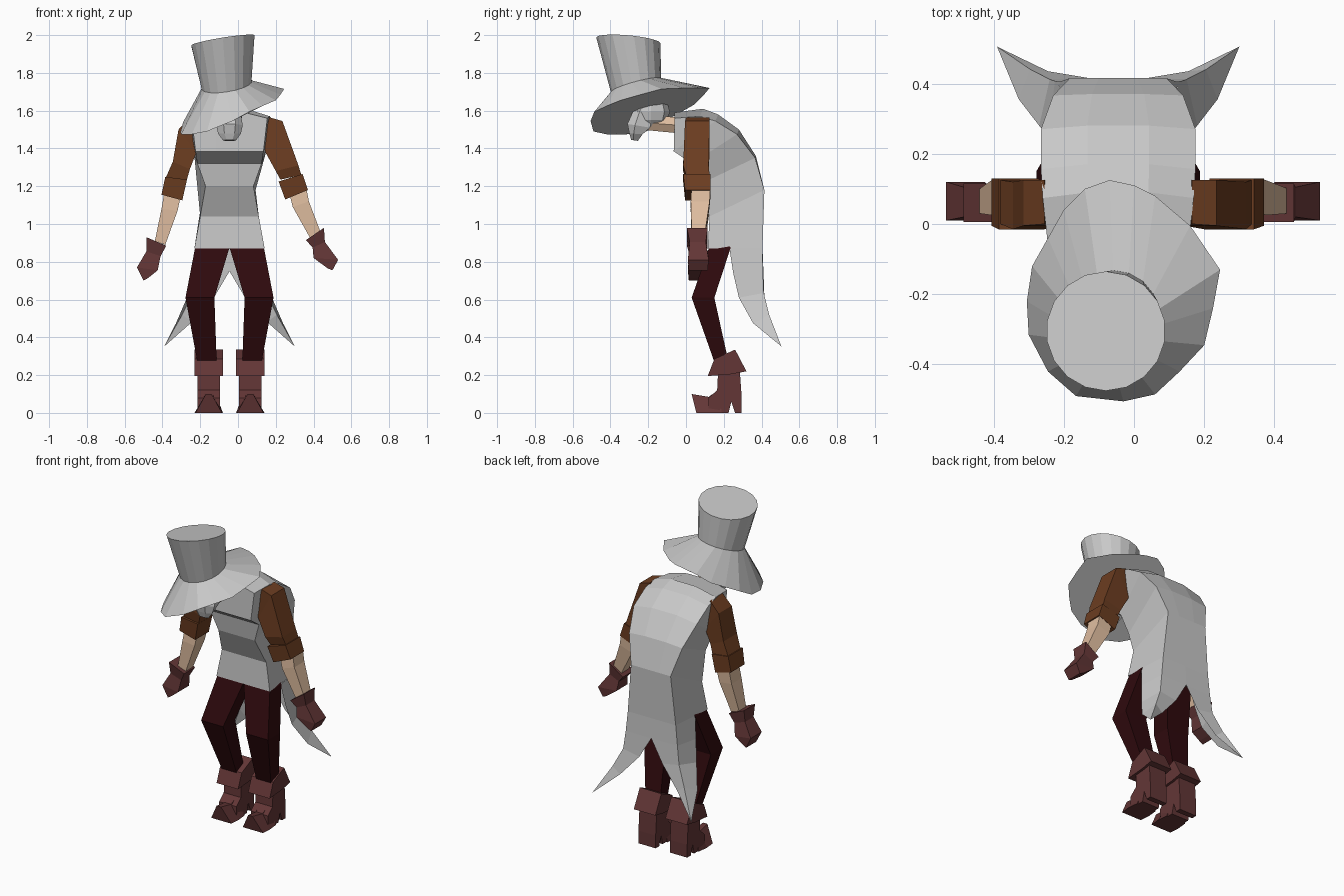
import bpy, bmesh, math
from mathutils import Vector

CX = -0.045  # symmetry line of the body


def material(name, rgb):
    m = bpy.data.materials.new(name)
    m.diffuse_color = (*rgb, 1)
    return m


GREY = material("grey cloth", (0.58, 0.58, 0.58))
BROWN = material("brown sleeve", (0.15, 0.047, 0.015))
SKIN = material("skin", (0.74, 0.51, 0.35))
PANTS = material("dark red cloth", (0.028, 0.003, 0.004))
LEATHER = material("red leather", (0.125, 0.037, 0.037))


def finish(name, bm, mat):
    bmesh.ops.remove_doubles(bm, verts=bm.verts, dist=0.0005)
    bmesh.ops.recalc_face_normals(bm, faces=bm.faces)
    me = bpy.data.meshes.new(name)
    bm.to_mesh(me)
    bm.free()
    me.materials.append(mat)
    ob = bpy.data.objects.new(name, me)
    bpy.context.collection.objects.link(ob)
    return ob


def loft(name, rows, mat, closed=True, caps=(True, True)):
    """Skin a list of equal-length point rows."""
    bm = bmesh.new()
    vs = [[bm.verts.new(p) for p in r] for r in rows]
    n = len(rows[0])
    for a, b in zip(vs, vs[1:]):
        for i in range(n if closed else n - 1):
            j = (i + 1) % n
            bm.faces.new((a[i], a[j], b[j], b[i]))
    if closed and caps[0]:
        bm.faces.new(vs[0])
    if closed and caps[1]:
        bm.faces.new(vs[-1])
    return finish(name, bm, mat)


def limb(name, sections, mat):
    """Box limb: each section is inner x,z, outer x,z, then front and back y."""
    loft(name, [[(xi, y0, zi), (xo, y0, zo), (xo, y1, zo), (xi, y1, zi)]
                for xi, zi, xo, zo, y0, y1 in sections], mat)


# Coat body: front (y, z, half width) and back (y, z, half width, drop of the corners)
front = [(-0.06, 1.59, 0.20), (-0.065, 1.385, 0.18), (0.03, 1.32, 0.17),
         (0.05, 1.20, 0.127), (0.125, 1.04, 0.155), (0.115, 0.87, 0.186)]
back = [(0.09, 1.61, 0.215, 0.04), (0.17, 1.58, 0.22, 0.035), (0.28, 1.50, 0.22, 0.025),
        (0.37, 1.36, 0.185, 0.01), (0.415, 1.18, 0.138, 0), (0.405, 0.875, 0.167, 0)]
rows = []
for i, ((yf, zf, wf), (yb, zb, wb, d)) in enumerate(zip(front, back)):
    df = 0.03 if i == 0 else 0
    rows.append([(CX - wf, yf, zf - df), (CX - wf * 0.4, yf, zf), (CX + wf * 0.4, yf, zf),
                 (CX + wf, yf, zf - df), (CX + wb, yb - d * 0.4, zb - d),
                 (CX + wb * 0.4, yb, zb), (CX - wb * 0.4, yb, zb),
                 (CX - wb, yb - d * 0.4, zb - d)])
loft("coat", rows, GREY)

# Split coat tails: front edge, back corner and notch edge of each row
tail = [[(0.18, 0.23, 0.872), (0.167, 0.405, 0.875), (0, 0.405, 0.875)],
        [(0.20, 0.25, 0.74), (0.18, 0.407, 0.75), (0, 0.41, 0.75)],
        [(0.225, 0.28, 0.61), (0.195, 0.412, 0.635), (0.08, 0.415, 0.615)],
        [(0.283, 0.355, 0.475), (0.25, 0.44, 0.52), (0.20, 0.435, 0.48)],
        [(0.345, 0.505, 0.352)] * 3]

# Trouser leg: z, inner x, outer x, front y, back y
leg = [(0.93, 0.0, 0.15, 0.15, 0.23), (0.87, 0.002, 0.183, 0.12, 0.235),
       (0.61, 0.08, 0.233, 0.03, 0.15), (0.27, 0.068, 0.17, 0.15, 0.225)]

# Boot outlines in y, z
cuff = [(0.15, 0.285), (0.26, 0.335), (0.32, 0.22), (0.24, 0.205), (0.115, 0.195)]
shaft = [(0.17, 0.22), (0.165, 0.12), (0.12, 0.08), (0.12, 0.0), (0.225, 0.0),
         (0.24, 0.06), (0.26, 0.0), (0.295, 0.0), (0.295, 0.08), (0.285, 0.22)]

for side, s in (("right", 1), ("left", -1)):
    loft(side + "_coat_tail", [[(CX + s * x, y, z) for x, y, z in r] for r in tail],
         GREY, closed=False)
    loft(side + "_leg", [[(CX + s * a, f, z), (CX + s * b, f, z),
                          (CX + s * b, k, z), (CX + s * a, k, z)]
                         for z, a, b, f, k in leg], PANTS)
    for part, outline, a, b in (("boot_cuff", cuff, 0.035, 0.185),
                                ("boot", shaft, 0.05, 0.17)):
        loft(f"{side}_{part}", [[(CX + s * x, y, z) for y, z in outline] for x in (a, b)],
             LEATHER)
    # Upturned toe, wide at the sole and narrow on top
    toe = [(0.17, 0.06, 0.12), (0.12, 0.045, 0.085), (0.03, 0.03, 0.10)]
    sole = [(0.19, 0.068), (0.12, 0.075), (0.055, 0.07)]
    loft(side + "_toe", [[(CX + s * (0.11 - w), y, 0), (CX + s * (0.11 + w), y, 0),
                          (CX + s * (0.11 + v * 0.5), yt, zt), (CX + s * (0.11 - v * 0.5), yt, zt)]
                         for (yt, v, zt), (y, w) in zip(toe, sole)], LEATHER)

# Arms hang at slightly different angles
limb("right_sleeve", [(0.135, 1.42, 0.165, 1.565, 0.0, 0.125),
                      (0.145, 1.38, 0.235, 1.545, -0.005, 0.125),
                      (0.20, 1.28, 0.32, 1.31, -0.015, 0.12),
                      (0.225, 1.235, 0.335, 1.26, 0.0, 0.125)], BROWN)
limb("right_sleeve_cuff", [(0.215, 1.225, 0.342, 1.265, -0.015, 0.13),
                           (0.25, 1.13, 0.37, 1.18, -0.005, 0.13)], BROWN)
limb("right_forearm", [(0.27, 1.17, 0.36, 1.20, 0.03, 0.13),
                       (0.29, 1.09, 0.375, 1.12, 0.025, 0.125),
                       (0.385, 0.92, 0.44, 0.95, 0.03, 0.10)], SKIN)
limb("right_glove", [(0.36, 0.915, 0.455, 0.98, 0.005, 0.115),
                     (0.395, 0.875, 0.46, 0.905, 0.02, 0.105),
                     (0.40, 0.82, 0.53, 0.81, 0.01, 0.12),
                     (0.475, 0.765, 0.50, 0.755, 0.015, 0.115)], LEATHER)
limb("left_sleeve", [(-0.22, 1.41, -0.255, 1.565, 0.0, 0.125),
                     (-0.22, 1.38, -0.315, 1.50, -0.005, 0.125),
                     (-0.255, 1.29, -0.345, 1.33, -0.015, 0.12),
                     (-0.275, 1.22, -0.38, 1.25, 0.0, 0.125)], BROWN)
limb("left_sleeve_cuff", [(-0.27, 1.235, -0.385, 1.25, -0.015, 0.13),
                          (-0.295, 1.125, -0.405, 1.155, -0.005, 0.13)], BROWN)
limb("left_forearm", [(-0.305, 1.14, -0.39, 1.17, 0.03, 0.13),
                      (-0.32, 1.07, -0.405, 1.08, 0.025, 0.125),
                      (-0.385, 0.89, -0.44, 0.91, 0.03, 0.10)], SKIN)
limb("left_glove", [(-0.38, 0.885, -0.485, 0.93, 0.005, 0.115),
                    (-0.41, 0.83, -0.485, 0.855, 0.02, 0.105),
                    (-0.425, 0.755, -0.535, 0.77, 0.01, 0.12),
                    (-0.475, 0.715, -0.50, 0.70, 0.015, 0.115)], LEATHER)

# Neck reaching forward from the collar
loft("neck", [[(CX + r * math.cos(a * math.pi / 3), y, z + r * math.sin(a * math.pi / 3))
               for a in range(6)]
              for y, z, r in ((0.0, 1.52, 0.05), (-0.20, 1.535, 0.045))], SKIN)

# Head and drooping masked face
bm = bmesh.new()
bmesh.ops.create_uvsphere(bm, u_segments=8, v_segments=6, radius=1)
for v in bm.verts:
    v.co = Vector((CX + v.co.x * 0.072, -0.185 + v.co.y * 0.10, 1.595 + v.co.z * 0.09))
finish("head", bm, GREY)
mask = []
for w, y0, z0, y1, z1 in ((0.055, -0.27, 1.62, -0.18, 1.60), (0.07, -0.31, 1.53, -0.19, 1.51),
                          (0.06, -0.30, 1.48, -0.23, 1.475), (0.035, -0.29, 1.445, -0.255, 1.44)):
    ym, zm = (y0 * 2 + y1) / 3, (z0 * 2 + z1) / 3
    mask.append([(CX - w * 0.45, y0, z0), (CX + w * 0.45, y0, z0), (CX + w, ym, zm),
                 (CX + w * 0.7, y1, z1), (CX - w * 0.7, y1, z1), (CX - w, ym, zm)])
loft("face_mask", mask, GREY)

# Hat: wavy brim outline, then tilted rings for crown base and top
brim = [(-0.07, 0.125, 1.72), (0.0, 0.11, 1.72), (0.06, 0.08, 1.72), (0.16, -0.005, 1.72),
        (0.245, -0.13, 1.715), (0.225, -0.24, 1.685), (0.20, -0.345, 1.655),
        (0.13, -0.42, 1.625), (0.06, -0.485, 1.595), (-0.03, -0.505, 1.545),
        (-0.165, -0.49, 1.49), (-0.245, -0.42, 1.475), (-0.30, -0.315, 1.475),
        (-0.305, -0.22, 1.485), (-0.29, -0.12, 1.54), (-0.245, -0.04, 1.585),
        (-0.20, 0.04, 1.63), (-0.14, 0.10, 1.69)]


def hat_ring(cx, cy, cz, r, sx, sy):
    ring = []
    for i in range(len(brim)):
        a = math.pi / 2 - math.tau * i / len(brim)
        dx, dy = r * math.cos(a), r * math.sin(a)
        ring.append((cx + dx, cy + dy, cz + sx * dx + sy * dy))
    return ring


# The brim is closed underneath
loft("hat", [brim, hat_ring(-0.06, -0.265, 1.735, 0.133, 0.15, 0.27),
             hat_ring(-0.08, -0.305, 1.972, 0.17, 0.16, -0.09)], GREY)
